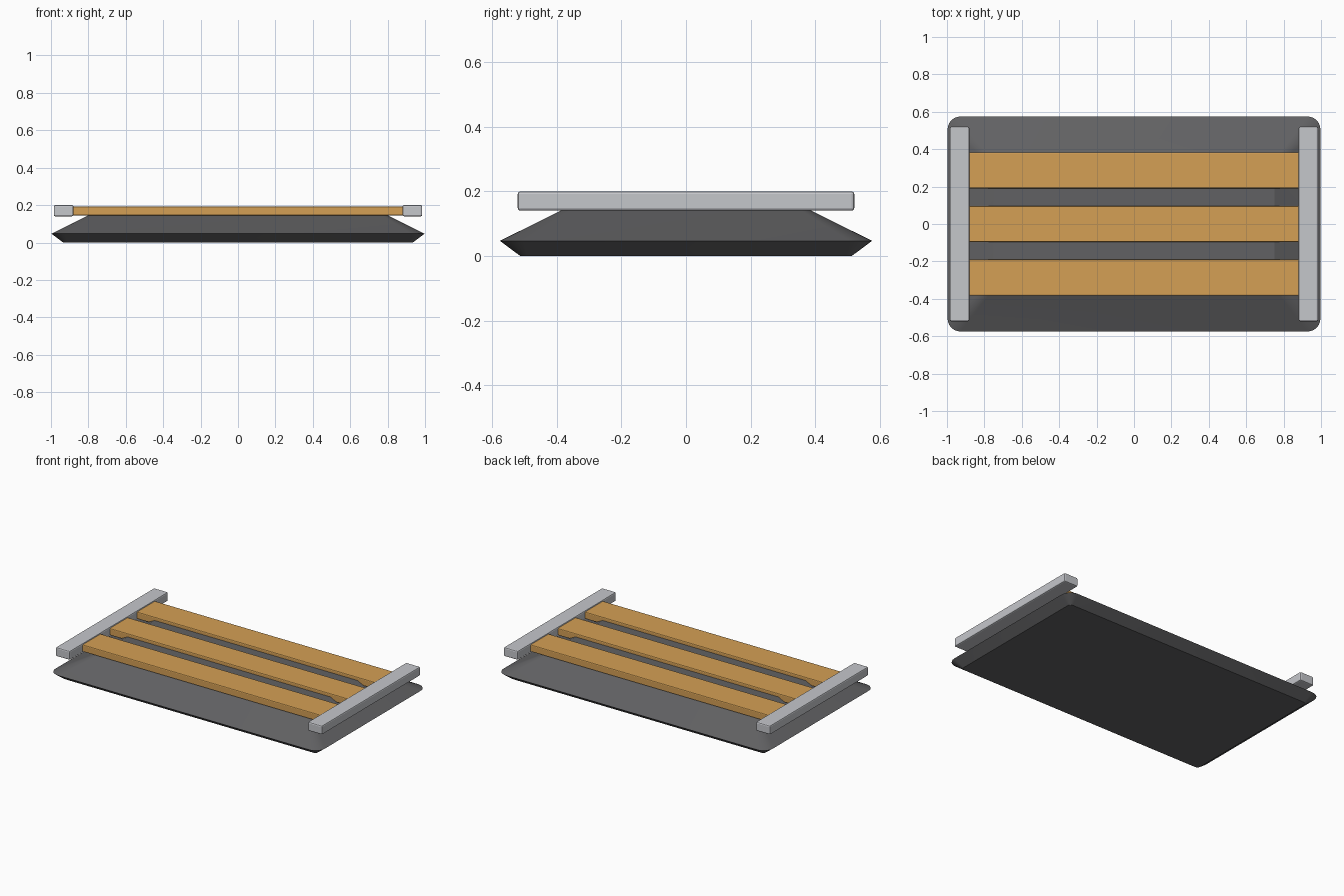
import bpy, bmesh, math

if "Cube" in bpy.data.objects:
    bpy.data.objects.remove(bpy.data.objects["Cube"])


def material(name, rgb):
    m = bpy.data.materials.new(name)
    m.diffuse_color = (*rgb, 1)
    m.use_nodes = True
    m.node_tree.nodes["Principled BSDF"].inputs["Base Color"].default_value = m.diffuse_color
    return m


def add_object(name, bm, mat):
    bmesh.ops.recalc_face_normals(bm, faces=bm.faces)
    me = bpy.data.meshes.new(name)
    bm.to_mesh(me)
    bm.free()
    me.materials.append(mat)
    ob = bpy.data.objects.new(name, me)
    bpy.context.collection.objects.link(ob)
    return ob


def box(name, x, y, z, mat, bevel):
    """Bevelled box from (min, max) ranges."""
    bm = bmesh.new()
    bmesh.ops.create_cube(bm, size=1)
    for v in bm.verts:
        v.co = [(r[0] + r[1]) / 2 + c * (r[1] - r[0]) for r, c in zip((x, y, z), v.co)]
    ob = add_object(name, bm, mat)
    mod = ob.modifiers.new("Bevel", "BEVEL")
    mod.width = bevel
    mod.segments = 2
    return ob


def rounded_ring(bm, hx, hy, r, z, seg=6):
    """Rounded rectangle of vertices."""
    ring = []
    for i, (sx, sy) in enumerate(((1, 1), (-1, 1), (-1, -1), (1, -1))):
        for k in range(seg + 1):
            a = math.pi / 2 * (i + k / seg)
            ring.append(bm.verts.new((sx * (hx - r) + r * math.cos(a),
                                      sy * (hy - r) + r * math.sin(a), z)))
    return ring


dark = material("dark_grey", (0.12, 0.12, 0.125))
metal = material("light_grey", (0.56, 0.57, 0.6))
wood = material("wood", (0.66, 0.35, 0.09))

# Base: tapered body with a sharp rim
bm = bmesh.new()
rings = [rounded_ring(bm, *p) for p in ((0.935, 0.512, 0.02, 0.0),
                                        (0.997, 0.575, 0.07, 0.047),
                                        (0.75, 0.327, 0.015, 0.17))]
for lo, hi in zip(rings, rings[1:]):
    n = len(lo)
    for i in range(n):
        j = (i + 1) % n
        bm.faces.new((lo[i], lo[j], hi[j], hi[i]))
bm.faces.new(rings[0])
bm.faces.new(rings[-1])
base = add_object("base", bm, dark)
bpy.context.view_layer.objects.active = base
base.select_set(True)
bpy.ops.object.shade_smooth_by_angle(angle=math.radians(20))

# Three wooden slats
for name, yc in (("front_slat", -0.287), ("middle_slat", 0), ("back_slat", 0.287)):
    box(name, (-0.89, 0.89), (yc - 0.096, yc + 0.096), (0.145, 0.192), wood, 0.006)

# End rails
for name, s in (("left_rail", -1), ("right_rail", 1)):
    box(name, sorted((s * 0.88, s * 0.985)), (-0.52, 0.52), (0.14, 0.2), metal, 0.008)
